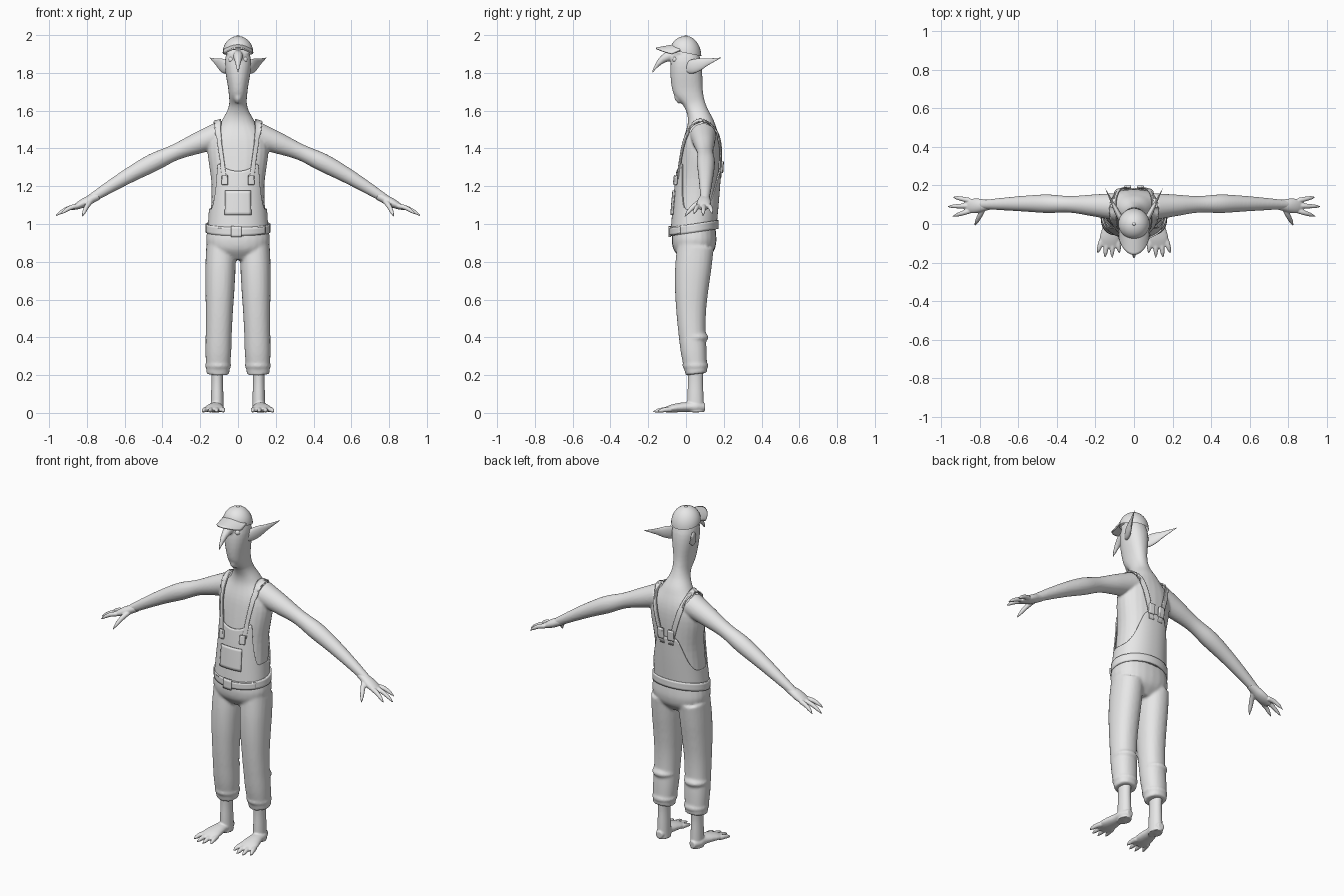
import bpy, bmesh, math
from mathutils import Vector, Matrix

if "Cube" in bpy.data.objects:
    bpy.data.objects.remove(bpy.data.objects["Cube"], do_unlink=True)

grey = bpy.data.materials.new("plain_grey")
grey.use_nodes = True
grey.diffuse_color = (.8, .8, .8, 1)
grey.node_tree.nodes["Principled BSDF"].inputs["Base Color"].default_value = grey.diffuse_color

X, Y, Z = Vector((1, 0, 0)), Vector((0, 1, 0)), Vector((0, 0, 1))


def spline(points, steps=6):
    """Catmull-Rom interpolation of equal-length tuples."""
    last = len(points) - 1
    result = []
    for i in range(last):
        before, start, end, after = (points[max(0, min(last, i + k))] for k in (-1, 0, 1, 2))
        for step in range(steps):
            t = step / steps
            result.append([b + t * (c - a + t * (2 * a - 5 * b + 4 * c - d + t * (3 * b - a - 3 * c + d))) / 2
                           for a, b, c, d in zip(before, start, end, after)])
            # the linear term above is halved together with the others
    return result + [list(points[last])]


def squircle(value, power):
    return math.copysign(abs(value) ** (2 / power), value)


def loft(bm, rows, side=X, normal=None, mirror=False, sides=24, power=2):
    """Closed tube through rows of (x, y, z, radius along side, other radius)."""
    rows = spline(rows)
    centres = [Vector(row[:3]) for row in rows]
    last = len(rows) - 1
    for sign in ((1, -1) if mirror else (1,)):
        rings = []
        for i, row in enumerate(rows):
            along = normal or (centres[min(i + 1, last)] - centres[max(i - 1, 0)]).normalized()
            across = (side - along * side.dot(along)).normalized()
            other = along.cross(across)
            ring = []
            for k in range(sides):
                angle = math.tau * k / sides
                point = (centres[i] + across * row[3] * squircle(math.cos(angle), power)
                         + other * row[4] * squircle(math.sin(angle), power))
                ring.append(bm.verts.new((point.x * sign, point.y, point.z)))
            rings.append(ring)
        for low, high in zip(rings, rings[1:]):
            for k in range(sides):
                n = (k + 1) % sides
                bm.faces.new((low[k], low[n], high[n], high[k]))
        bm.faces.new(rings[0])
        bm.faces.new(rings[-1])


def limb(bm, start, end, radii, bow=(0, 0, 0), flat=(1, 1), **options):
    """Bowed limb with evenly spaced radii; flat is the depth ratio at each end."""
    start, end, bow = Vector(start), Vector(end), Vector(bow)
    rows = []
    for i, radius in enumerate(radii):
        t = i / (len(radii) - 1)
        centre = start.lerp(end, t) + bow * math.sin(math.pi * t)
        rows.append((*centre, radius, radius * (flat[0] + (flat[1] - flat[0]) * t)))
    loft(bm, rows, **options)


def clawed_digit(bm, start, end, size, bow):
    radii = [size * ratio for ratio in (1, 1, .9, .7, .1)]
    limb(bm, start, end, radii, bow=(0, 0, bow), side=X + Y, mirror=True, sides=12)


def ball(bm, centre, radius):
    bmesh.ops.create_uvsphere(bm, u_segments=16, v_segments=12, radius=radius,
                              matrix=Matrix.Translation(centre))


def sheet(bm, surface, columns, lines, closed=False):
    """Grid from surface(u, v) with u and v running from 0 to 1."""
    grid = [[bm.verts.new(surface(i / columns, j / lines)) for i in range(columns + (not closed))]
            for j in range(lines + 1)]
    for low, high in zip(grid, grid[1:]):
        for i in range(columns):
            n = (i + 1) % len(low)
            bm.faces.new((low[i], low[n], high[n], high[i]))


def finish(name, bm, voxel=0, smooth=0, thick=0, wrap=None, gap=0):
    bmesh.ops.recalc_face_normals(bm, faces=bm.faces)
    mesh = bpy.data.meshes.new(name)
    bm.to_mesh(mesh)
    bm.free()
    mesh.materials.append(grey)
    part = bpy.data.objects.new(name, mesh)
    bpy.context.collection.objects.link(part)
    for other in bpy.context.selected_objects:
        other.select_set(False)
    bpy.context.view_layer.objects.active = part
    part.select_set(True)
    bpy.ops.object.shade_smooth_by_angle(angle=math.radians(50))
    if voxel:
        fuse = part.modifiers.new("fuse", "REMESH")
        fuse.mode, fuse.voxel_size, fuse.use_smooth_shade = "VOXEL", voxel, True
        soften = part.modifiers.new("soften", "SMOOTH")
        soften.factor, soften.iterations = .5, smooth
    if wrap:
        cling = part.modifiers.new("cling", "SHRINKWRAP")
        cling.target, cling.offset = wrap, gap
        cling.wrap_method, cling.wrap_mode = "NEAREST_SURFACEPOINT", "ABOVE_SURFACE"
    if thick:
        solid = part.modifiers.new("thickness", "SOLIDIFY")
        solid.thickness, solid.offset = thick, 0
    return part


# Skin: trunk, neck and head, then arms, nose, mouth, chin and brows fused on
trunk = [(0, y, z, width, depth) for z, y, width, depth in (
    (.97, .04, .15, .11), (1.2, .06, .14, .11), (1.42, .08, .16, .1), (1.54, .08, .09, .07),
    (1.62, .05, .05, .06), (1.7, .01, .05, .08), (1.86, 0, .07, .08), (1.98, 0, .03, .03))]
bm = bmesh.new()
loft(bm, trunk, normal=Z, power=2.2)
limb(bm, (.1, .09, 1.47), (.8, .1, 1.12), (.07, .056, .043, .048, .041, .032, .022),
     bow=(0, .01, .03), side=Y, mirror=True)
limb(bm, (0, -.05, 1.9), (0, -.18, 1.8), (.02, .026, .02, .012, .004), bow=(0, -.01, .02))
limb(bm, (0, -.06, 1.74), (.04, -.03, 1.71), (.01, .01, .007), side=Z, mirror=True)
limb(bm, (0, -.05, 1.69), (0, -.03, 1.64), (.015, .02, .01))
limb(bm, (.01, -.07, 1.89), (.06, -.03, 1.91), (.008, .01, .007), side=Z, mirror=True)
skin = finish("skin_body", bm, voxel=.0065, smooth=3)

# Eyes and long pointed ears
bm = bmesh.new()
for sign in (-1, 1):
    ball(bm, (sign * .035, -.055, 1.87), .017)
finish("eyes", bm)
bm = bmesh.new()
limb(bm, (.05, -.01, 1.82), (.15, .185, 1.88), (.02, .036, .033, .02, .01, .001),
     flat=(.4, .4), side=Z, mirror=True)
finish("ears", bm)


# Cap: tilted dome with a button and a short brim
def dome(u, v):
    turn, rise = math.tau * u, math.pi / 2 * v
    reach = .081 * max(math.cos(rise), .01)
    y = reach * math.sin(turn)
    return reach * math.cos(turn), y, 1.905 + .09 * math.sin(rise) - .2 * y * (1 - v)


def brim(u, v):
    u = 2 * u - 1
    edge = 1 - u * u
    return .076 * u, -.03 - .02 * edge - .1 * v * math.sqrt(edge + .2), 1.92 + .03 * edge - .02 * v


bm = bmesh.new()
sheet(bm, dome, 32, 12, closed=True)
ball(bm, (0, 0, 1.99), .01)
finish("cap", bm)
bm = bmesh.new()
sheet(bm, brim, 20, 8)
finish("cap_brim", bm, thick=.008)

# Hands: palm, three fanned fingers and a thumb
bm = bmesh.new()
limb(bm, (.74, .1, 1.15), (.88, .09, 1.08), (.024, .03, .037, .036, .02),
     flat=(.9, .4), side=Y, mirror=True)
for fan in (-1, 0, 1):
    clawed_digit(bm, (.85, .095 + .027 * fan, 1.095),
                 (.97 - .03 * fan * fan, .09 + .05 * fan, 1.04 + .01 * abs(fan)), .013, .01)
clawed_digit(bm, (.78, .08, 1.12), (.826, -.01, 1.036), .014, .01)
finish("hands", bm, voxel=.004, smooth=1)

# Bare feet: ankle, sole and four fanned toes
bm = bmesh.new()
limb(bm, (.11, .05, .25), (.11, .05, .004), (.034, .031, .033, .035), flat=(1.3, 1.3), mirror=True)
limb(bm, (.11, .1, .03), (.13, -.12, .015), (.02, .036, .037, .045, .052, .045),
     bow=(0, 0, .008), flat=(1, .25), mirror=True)
for toe in range(4):
    fan = toe - 1.5
    clawed_digit(bm, (.126 + .027 * fan, -.08, .018),
                 (.132 + .038 * fan, -.18 + .012 * fan * fan, .005), .014, .004)
finish("feet", bm, voxel=.0045, smooth=2)

# Trousers: hips, legs and gathered folds
bm = bmesh.new()
limb(bm, (0, .045, 1), (0, .04, .81), (.155, .165, .168, .15, .09), flat=(.7, .7), power=2.3)
limb(bm, (.09, .05, .88), (.107, .055, .205), (.078, .08, .077, .072, .069, .068, .06),
     bow=(0, -.025, 0), flat=(1.25, .95), mirror=True, power=2.2)
for height in (.25, .4):
    limb(bm, (.105, .05, height - .02), (.105, .05, height + .02), (.058, .07, .058), mirror=True)
finish("trousers", bm, voxel=.008, smooth=4)


# Dungaree top: a shell around the trunk with a shaped upper edge
trunk_rows = spline(trunk)


def bib(u, v):
    angle = math.tau * u
    side, front = math.sin(angle), math.cos(angle)
    inner, outer = (.6, .92) if front > 0 else (.3, 1)
    fade = max(0, min(1, (outer - abs(side)) / (outer - inner)))
    crest = .2 + (.04 * min(1, abs(side) / inner) ** 2 if front > 0 else 0)
    top = 1.08 + crest * fade * fade * (3 - 2 * fade)
    z = .975 + (top - .975) * v
    low, high = next((a, b) for a, b in zip(trunk_rows, trunk_rows[1:]) if a[2] <= z <= b[2])
    t = (z - low[2]) / (high[2] - low[2])
    _, y, _, width, depth = (a + (b - a) * t for a, b in zip(low, high))
    return squircle(side, 2.2) * (width + .007), y - squircle(front, 2.2) * (depth + .007), z


bm = bmesh.new()
sheet(bm, bib, 120, 24, closed=True)
dungarees = finish("dungaree_top", bm, thick=.007)

# Shoulder straps arch from the bib over to the middle of the back
bm = bmesh.new()
for sign in (-1, 1):
    def strap(u, v):
        arch = math.sin(math.pi * v)
        x = .08 - .05 * v + .06 * arch + .03 * (u - .5)
        return sign * x, .07 - .13 * math.cos(math.pi * v), 1.24 + .32 * arch
    sheet(bm, strap, 6, 48)
finish("shoulder_straps", bm, thick=.007, wrap=skin, gap=.011)


# Pocket and strap clips cling to the clothing
def patch(name, offsets, y, bottom, width, height, thick, gap, target):
    bm = bmesh.new()
    for offset in offsets:
        sheet(bm, lambda u, v: (offset + width * (u - .5), y, bottom + height * v), 8, 8)
    finish(name, bm, thick=thick, wrap=target, gap=gap)


patch("bib_pocket", (0,), -.1, 1.05, .16, .13, .006, .006, dungarees)
patch("front_clips", (-.077, .077), -.08, 1.21, .036, .05, .014, .009, dungarees)
patch("back_clips", (-.035, .035), .2, 1.27, .036, .06, .014, .016, skin)


# Belt, higher at the back, with buckle and loose end
def band(name, start, end, half, swell, thick, closed=False):
    def strip(u, v):
        angle = start + (end - start) * u
        y = .045 - math.cos(angle) * (.118 + swell)
        return math.sin(angle) * (.162 + swell), y, .972 + .15 * y + half * (2 * v - 1)
    bm = bmesh.new()
    sheet(bm, strip, 72 if closed else 12, 4, closed)
    finish(name, bm, thick=thick)


band("belt", 0, math.tau, .023, .004, .01, closed=True)
band("belt_buckle", -.2, .1, .029, .014, .012)
band("belt_loose_end", .1, .95, .019, .012, .008)
